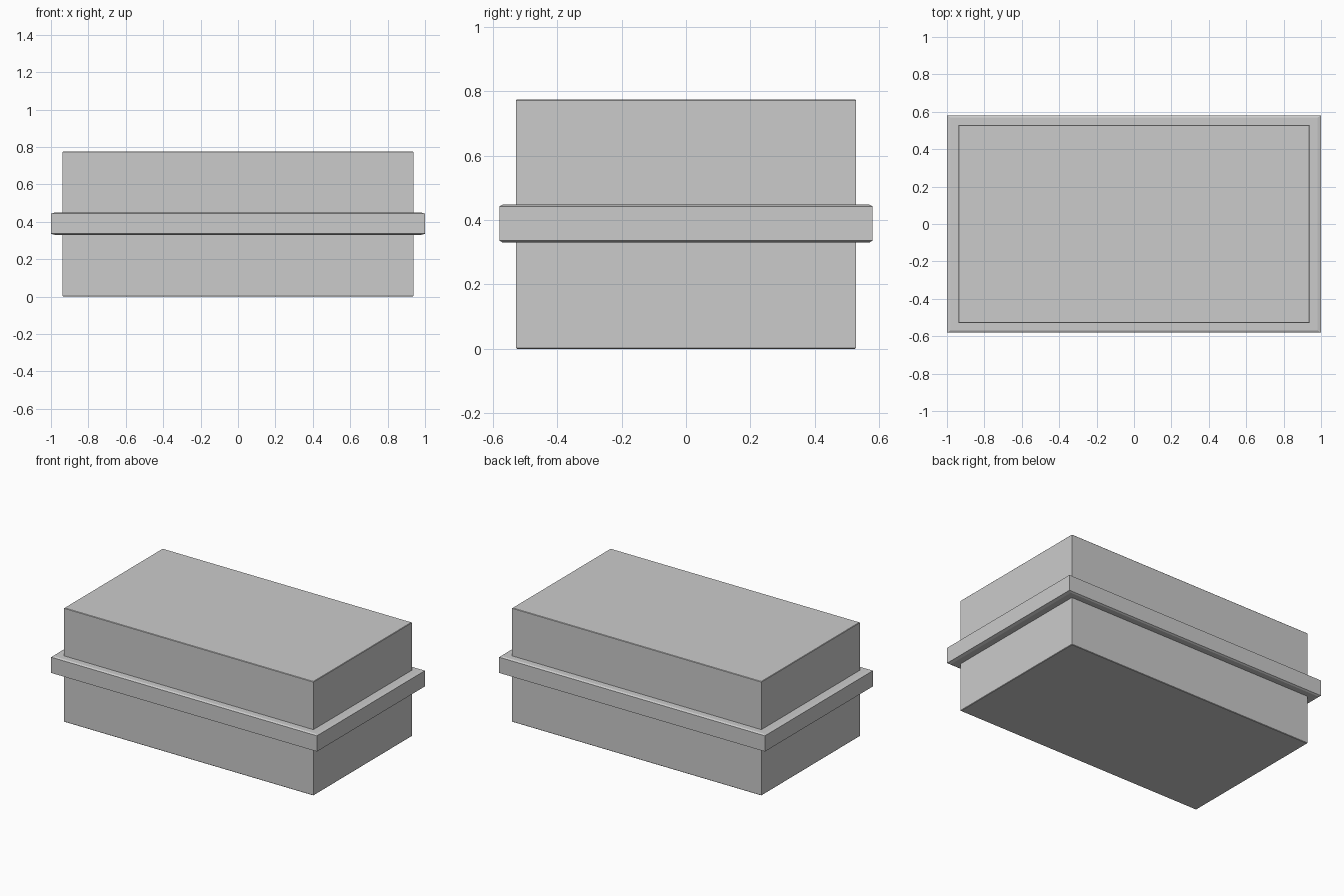
import bpy
import bmesh

if "Cube" in bpy.data.objects:
    bpy.data.objects.remove(bpy.data.objects["Cube"])


def stacked_box(name, sections):
    """Solid lofted through centred rectangles given as (half_x, half_y, z)."""
    bm = bmesh.new()
    rings = []
    for hx, hy, z in sections:
        corners = [(-hx, -hy), (hx, -hy), (hx, hy), (-hx, hy)]
        rings.append([bm.verts.new((x, y, z)) for x, y in corners])
    for low, high in zip(rings, rings[1:]):
        for i in range(4):
            j = (i + 1) % 4
            bm.faces.new((low[i], low[j], high[j], high[i]))
    bm.faces.new(rings[0][::-1])
    bm.faces.new(rings[-1])
    mesh = bpy.data.meshes.new(name)
    bm.to_mesh(mesh)
    bm.free()
    obj = bpy.data.objects.new(name, mesh)
    bpy.context.collection.objects.link(obj)
    return obj


HX, HY, TOP, SEAM = 0.938, 0.529, 0.775, 0.39
EDGE = 0.003

# Lower half of the case, with a fine edge break at the bottom
stacked_box("case_base", [(HX - EDGE, HY - EDGE, 0), (HX, HY, EDGE), (HX, HY, SEAM)])

# Upper half of the case, with a fine edge break at the top
stacked_box("case_lid", [(HX, HY, SEAM), (HX, HY, TOP - EDGE), (HX - EDGE, HY - EDGE, TOP)])

# Protruding band around the middle, with shallow chamfers above and below
stacked_box("middle_band", [(0.98, 0.569, 0.330), (1.0, 0.58, 0.336),
                            (1.0, 0.58, 0.443), (0.98, 0.569, 0.449)])
